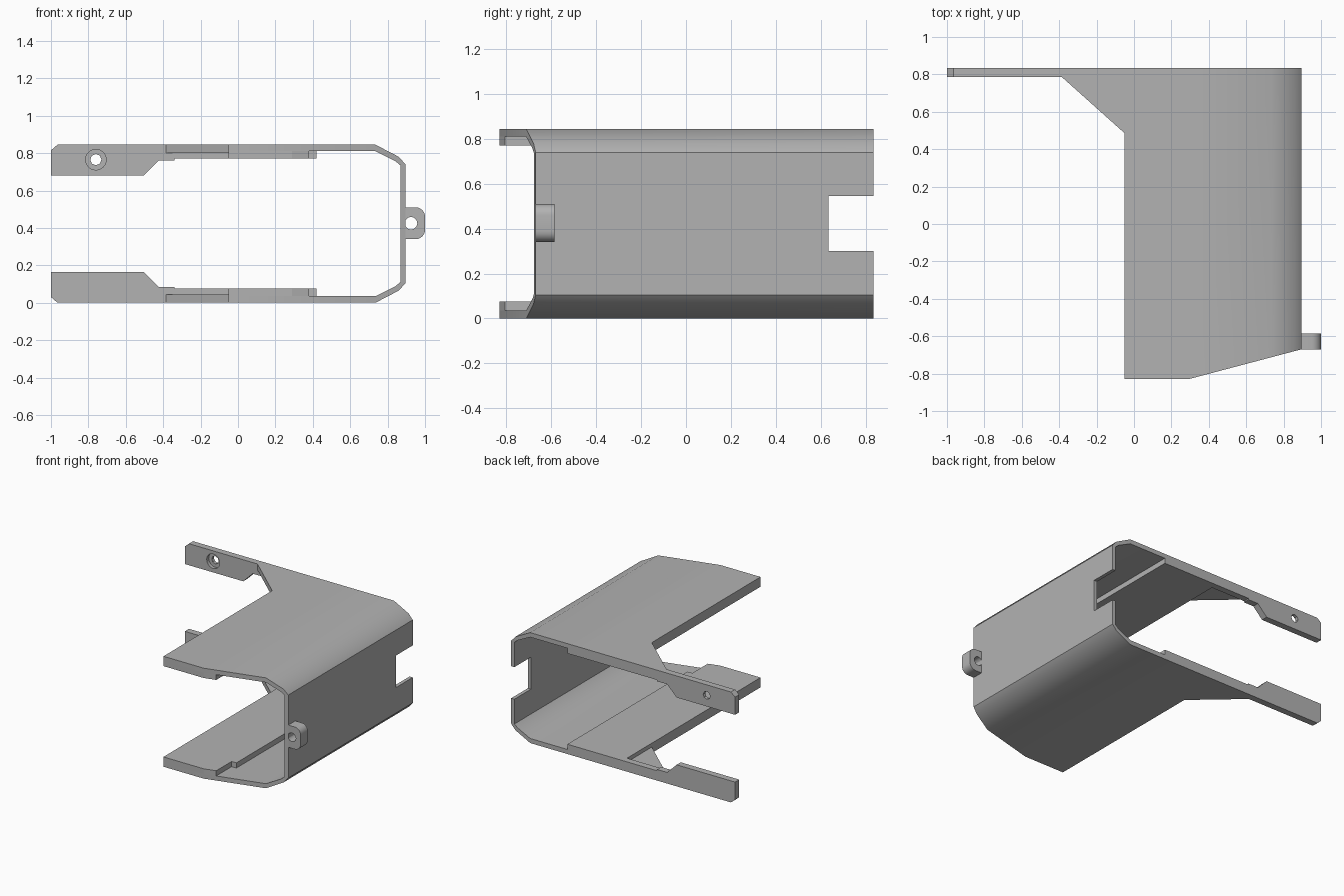
import bpy, bmesh, math
from mathutils import Vector

if "Cube" in bpy.data.objects:
    bpy.data.objects.remove(bpy.data.objects["Cube"], do_unlink=True)

HEIGHT, BACK = 0.845, 0.835
LEFT_EDGE = -0.05

grey = bpy.data.materials.new("plain grey")
grey.use_nodes = True
grey.diffuse_color = (0.45, 0.45, 0.45, 1)
grey.node_tree.nodes["Principled BSDF"].inputs["Base Color"].default_value = (0.45, 0.45, 0.45, 1)


def finish(name, bm):
    bmesh.ops.recalc_face_normals(bm, faces=bm.faces)
    mesh = bpy.data.meshes.new(name)
    bm.to_mesh(mesh)
    bm.free()
    mesh.materials.append(grey)
    obj = bpy.data.objects.new(name, mesh)
    bpy.context.collection.objects.link(obj)
    return obj


def activate(obj):
    bpy.ops.object.select_all(action='DESELECT')
    obj.select_set(True)
    bpy.context.view_layer.objects.active = obj


def prism(name, outline, axis, low, high, flip=False):
    """Extrude an (x, z) outline along y, or an (x, y) outline along z."""
    bm = bmesh.new()
    if axis == 'Y':
        verts = [bm.verts.new((a, low, b)) for a, b in outline]
        offset = Vector((0, high - low, 0))
    else:
        verts = [bm.verts.new((a, b, low)) for a, b in outline]
        offset = Vector((0, 0, high - low))
    face = bm.faces.new(verts)
    new = bmesh.ops.extrude_face_region(bm, geom=[face])["geom"]
    bmesh.ops.translate(bm, vec=offset, verts=[g for g in new if isinstance(g, bmesh.types.BMVert)])
    if flip:
        for v in bm.verts:
            v.co.z = HEIGHT - v.co.z
    return finish(name, bm)


def circle(x, z, radius, sides):
    return [(x + radius * math.cos(math.tau * i / sides),
             z + radius * math.sin(math.tau * i / sides)) for i in range(sides)]


def cut(obj, cutter):
    cutter.hide_render = True
    mod = obj.modifiers.new("cut", 'BOOLEAN')
    mod.operation, mod.solver, mod.object = 'DIFFERENCE', 'EXACT', cutter
    activate(obj)
    bpy.ops.object.modifier_apply(modifier=mod.name)
    bpy.data.objects.remove(cutter, do_unlink=True)


def smooth(obj, angle):
    activate(obj)
    bpy.ops.object.shade_smooth_by_angle(angle=math.radians(angle))


def front_y(x):
    """Front edge: straight, then slanting back towards the side wall."""
    return -0.83 + max(0, x - 0.29) * 0.16 / 0.605


# Bent shell: paired outer and inner section points, mirrored top to bottom
outer = [(LEFT_EDGE, 0.845), (0.29, 0.845), (0.735, 0.845), (0.86, 0.78), (0.895, 0.74)]
inner = [(LEFT_EDGE, 0.81), (0.29, 0.81), (0.735, 0.81), (0.84, 0.758), (0.868, 0.735)]
outer += [(x, HEIGHT - z) for x, z in reversed(outer)]
inner += [(x, HEIGHT - z) for x, z in reversed(inner)]
bm = bmesh.new()
rings = []
for (ox, oz), (ix, iz) in zip(outer, inner):
    rings.append([bm.verts.new(p) for p in (
        (ox, front_y(ox), oz), (ox, BACK, oz), (ix, BACK, iz), (ix, front_y(ix), iz))])
for a, b in zip(rings, rings[1:]):
    for i in range(4):
        j = (i + 1) % 4
        bm.faces.new((a[i], a[j], b[j], b[i]))
bm.faces.new(rings[0])
bm.faces.new(rings[-1])
shell = finish("bent_shell", bm)

# Slot in the rear of the side wall
slot = [(0.8, 0.30), (1.0, 0.30), (1.0, 0.545), (0.8, 0.545)]
cut(shell, prism("slot_cutter", slot, 'Y', 0.635, 1.0))
smooth(shell, 35)

# Thickened pads, corner gussets and drilled arms, top and bottom
pad = [(LEFT_EDGE, -0.83), (0.29, -0.83), (0.38, front_y(0.38)), (0.38, -0.62),
       (0.42, -0.62), (0.42, BACK), (LEFT_EDGE, BACK)]
gusset = [(-0.385, 0.785), (LEFT_EDGE, 0.485), (LEFT_EDGE, 0.785)]
arm = [(-1, 0.68), (-0.505, 0.68), (-0.425, 0.76), (-0.34, 0.76), (-0.34, 0.77),
       (LEFT_EDGE, 0.77), (LEFT_EDGE, 0.845), (-0.965, 0.845), (-1, 0.815)]
for side, flip in (("top", False), ("bottom", True)):
    prism(side + "_pad", pad, 'Z', 0.77, 0.81, flip)
    prism(side + "_gusset", gusset, 'Z', 0.80, 0.845, flip)
    bar = prism(side + "_arm", arm, 'Y', 0.785, BACK, flip)
    cut(bar, prism("hole_cutter", circle(-0.76, 0.765, 0.03, 8), 'Y', 0.7, 0.9, flip))
    cut(bar, prism("recess_cutter", circle(-0.76, 0.765, 0.055, 24), 'Y', 0.7, 0.81, flip))
    smooth(bar, 30)

# Rounded lug with a hole on the side wall
lug_outline = [(0.89, 0.34)]
for centre_z, start in ((0.39, -90), (0.46, 0)):
    for step in range(7):
        t = math.radians(start + step * 15)
        lug_outline.append((0.95 + 0.05 * math.cos(t), centre_z + 0.05 * math.sin(t)))
lug_outline.append((0.89, 0.51))
lug = prism("side_lug", lug_outline, 'Y', -0.67, -0.585)
cut(lug, prism("lug_hole_cutter", circle(0.925, 0.425, 0.034, 12), 'Y', -0.8, -0.5))
smooth(lug, 32)
